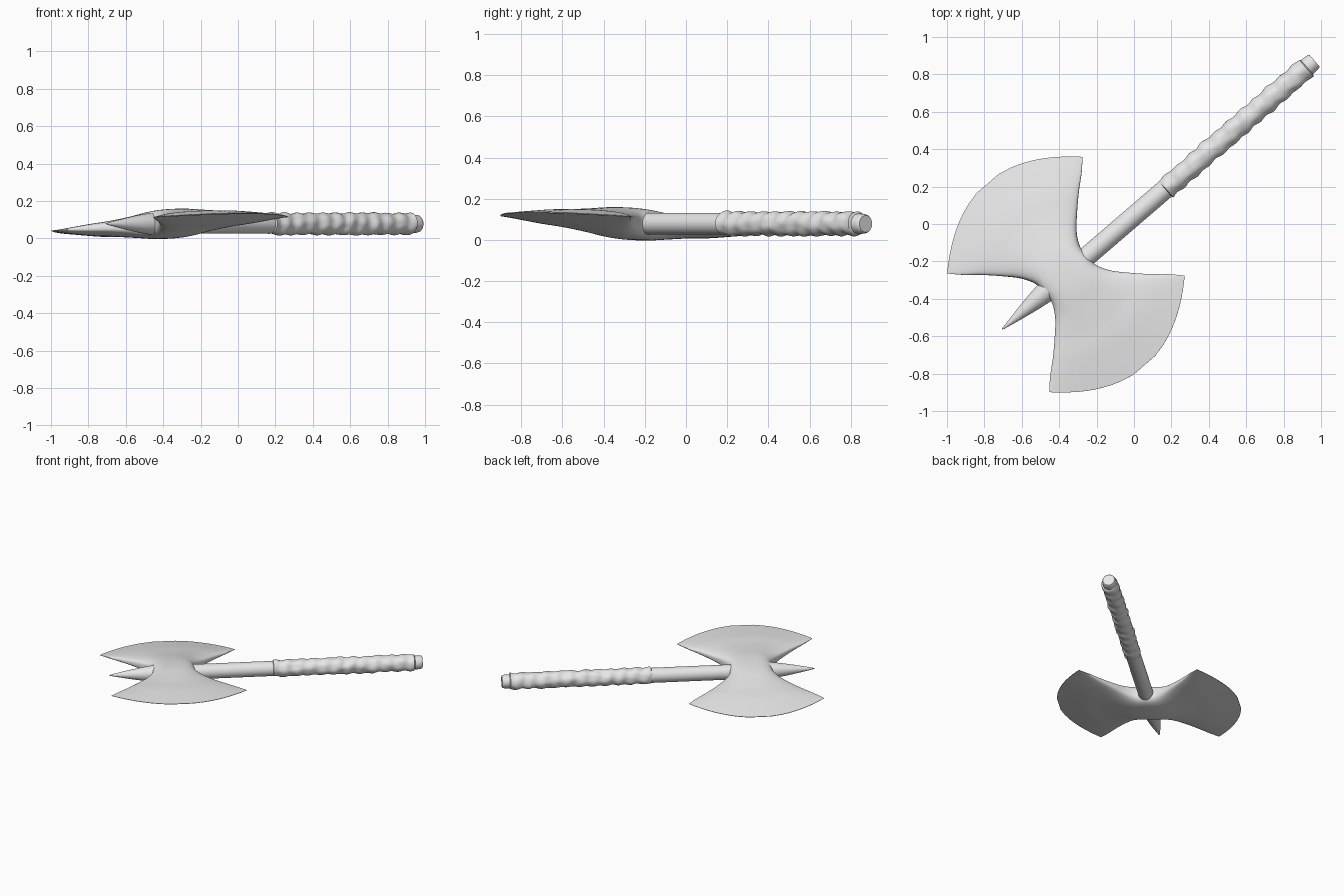
import bpy, bmesh, math
from mathutils import Matrix, Vector, noise

cube = bpy.data.objects.get("Cube")
if cube:
    bpy.data.objects.remove(cube, do_unlink=True)

# Single grey for the whole axe
grey = bpy.data.materials.new("plain_grey")
grey.use_nodes = True
grey.diffuse_color = (0.8, 0.8, 0.8, 1)
grey.node_tree.nodes["Principled BSDF"].inputs["Base Color"].default_value = (0.8, 0.8, 0.8, 1)

# Axe frame: local x runs along the handle, y across the blades, rolled slightly
PLACE = (Matrix.Translation((-0.364, -0.27, 0.078))
         @ Matrix.Rotation(math.radians(40.7), 4, 'Z')
         @ Matrix.Rotation(math.radians(-5), 4, 'X'))


def loft(name, rings):
    """Skin a list of closed rings and cap both ends."""
    bm = bmesh.new()
    loops = [[bm.verts.new(PLACE @ Vector(p)) for p in ring] for ring in rings]
    n = len(loops[0])
    for a, b in zip(loops, loops[1:]):
        for i in range(n):
            j = (i + 1) % n
            bm.faces.new((a[i], a[j], b[j], b[i]))
    bm.faces.new(loops[0])
    bm.faces.new(loops[-1])
    bmesh.ops.recalc_face_normals(bm, faces=bm.faces)
    mesh = bpy.data.meshes.new(name)
    bm.to_mesh(mesh)
    bm.free()
    mesh.materials.append(grey)
    mesh.shade_smooth()
    mesh.set_sharp_from_angle(angle=math.radians(45))
    obj = bpy.data.objects.new(name, mesh)
    bpy.context.collection.objects.link(obj)
    return obj


def ring(u, radius, sides=40):
    """Circle around the handle axis; radius may be a function of the angle."""
    pts = []
    for i in range(sides):
        a = math.tau * i / sides
        r = radius(a) if callable(radius) else radius
        pts.append((u, r * math.cos(a), r * math.sin(a)))
    return pts


def turned(name, profile):
    return loft(name, [ring(u, r) for u, r in profile])


# Double-bladed head: half width, side edge y, centre y, half thickness
SECTIONS = [
    (0.153, 0.0, 0.0, 0.076),
    (0.155, 0.065, 0.108, 0.072),
    (0.195, 0.14, 0.216, 0.058),
    (0.268, 0.22, 0.325, 0.044),
    (0.345, 0.295, 0.433, 0.034),
    (0.42, 0.36, 0.542, 0.018),
    (0.478, 0.42, 0.65, 0.0015),
]


def section(i):
    """Section by index, mirrored at the middle and extrapolated past the edge."""
    if i < 0:
        w, e, c, h = SECTIONS[-i]
        return Vector((w, -e, -c, h))
    if i >= len(SECTIONS):
        return 2 * Vector(SECTIONS[-1]) - Vector(SECTIONS[-2])
    return Vector(SECTIONS[i])


def blend(t):
    """Smooth spline through the sections."""
    i = min(int(t), len(SECTIONS) - 2)
    f = t - i
    a, b, c, d = (section(i + k) for k in (-1, 0, 1, 2))
    return 0.5 * (2 * b + (c - a) * f + (2 * a - 5 * b + 4 * c - d) * f ** 2
                  + (3 * b - a - 3 * c + d) * f ** 3)


def signed_pow(x, p):
    return math.copysign(abs(x) ** p, x)


def blade_ring(t, sides=64):
    side = -1 if t < 0 else 1
    w, edge, centre, h = blend(abs(t))
    pts = []
    for i in range(sides):
        a = math.tau * (i + 0.5) / sides
        s = signed_pow(math.cos(a), 0.6)
        z = h * signed_pow(math.sin(a), 0.6)
        pts.append((s * w, side * (centre + (edge - centre) * s * s), z))
    return pts


STEPS = 36
last = len(SECTIONS) - 1
loft("double_blade_head", [blade_ring(last * k / STEPS) for k in range(-STEPS, STEPS + 1)])

# Front spike
turned("front_spike", [(-0.452, 0.001), (-0.44, 0.005), (-0.38, 0.0175), (-0.3, 0.033),
                       (-0.22, 0.047), (-0.14, 0.058), (-0.05, 0.062)])

# Bare shaft
turned("shaft", [(0.0, 0.053), (0.4, 0.053), (0.75, 0.053)])


# Wrapped grip with lumpy spiral ridges
def grip_radius(u):
    def radius(a):
        lump = noise.noise(Vector((u * 16, 1.3 * math.cos(a), 1.3 * math.sin(a))))
        ridge = math.sin(math.tau * u / 0.09 + a)
        return 0.058 + 0.0035 * ridge + 0.006 * lump
    return radius


START, END, COUNT = 0.70, 1.69, 130
grip = [ring(START, 0.052)]
grip += [ring(u, grip_radius(u)) for u in
         (START + 0.004 + (END - START) * k / COUNT for k in range(COUNT + 1))]
grip.append(ring(END + 0.012, 0.046))
loft("wrapped_grip", grip)

# Butt end of the handle
turned("handle_butt", [(1.6, 0.048), (1.69, 0.05), (1.735, 0.048), (1.748, 0.045), (1.753, 0.041)])
